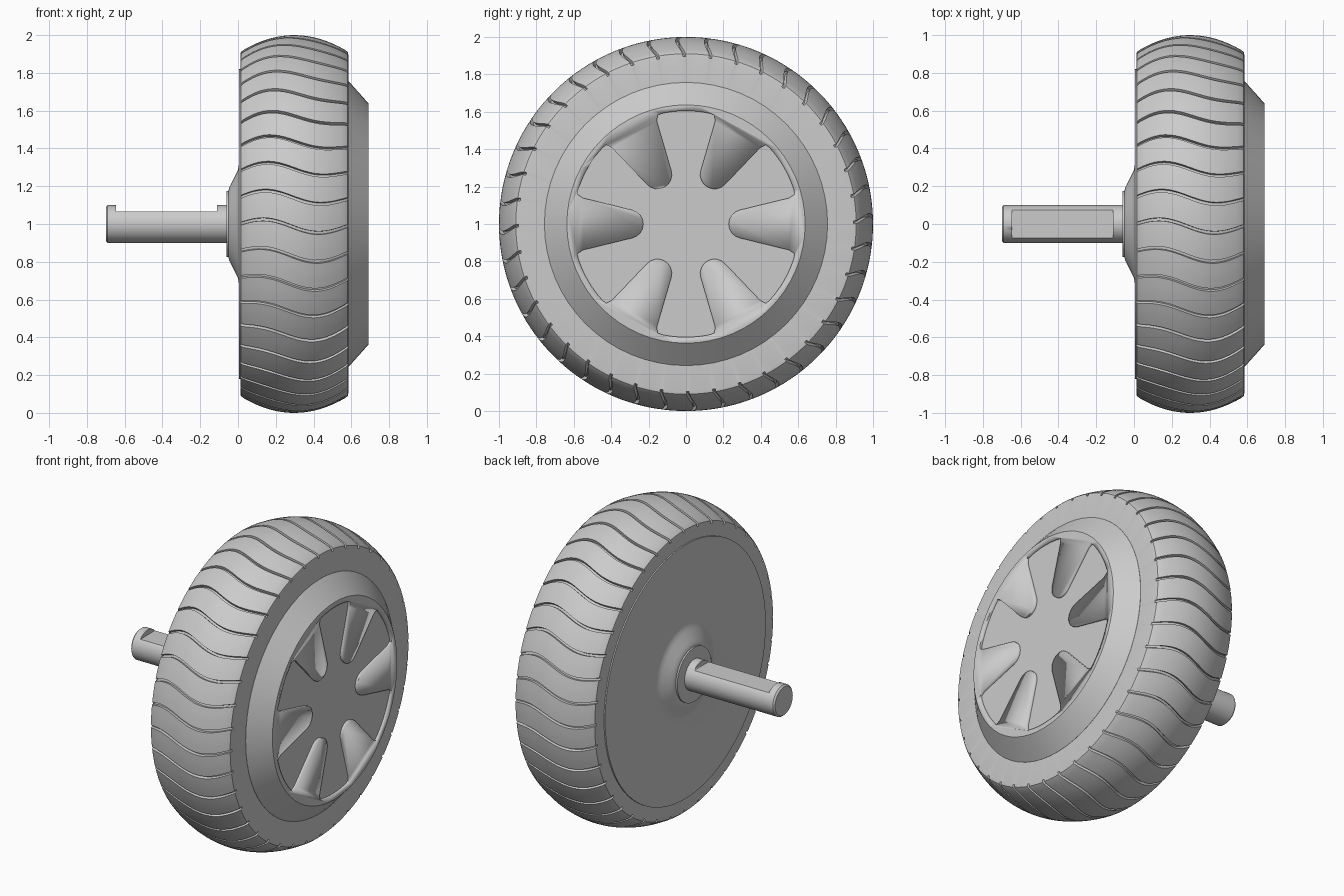
import bpy, bmesh, math
from math import sin, cos, pi, radians

if "Cube" in bpy.data.objects:
    bpy.data.objects.remove(bpy.data.objects["Cube"], do_unlink=True)

grey = bpy.data.materials.new("plain_grey")
grey.use_nodes = True
grey.diffuse_color = (0.6, 0.6, 0.6, 1)
grey.node_tree.nodes["Principled BSDF"].inputs["Base Color"].default_value = (0.6, 0.6, 0.6, 1)


def finish(name, bm, angle=30):
    bmesh.ops.recalc_face_normals(bm, faces=bm.faces)
    mesh = bpy.data.meshes.new(name)
    bm.to_mesh(mesh)
    bm.free()
    mesh.materials.append(grey)
    obj = bpy.data.objects.new(name, mesh)
    bpy.context.collection.objects.link(obj)
    bpy.ops.object.select_all(action='DESELECT')
    obj.select_set(True)
    bpy.context.view_layer.objects.active = obj
    bpy.ops.object.shade_smooth_by_angle(angle=radians(angle))
    return obj


def sweep(columns):
    """Closed lathe body about the x axis; each column lists (x, radius, angle)."""
    bm = bmesh.new()
    rings = [[bm.verts.new((x, -r * cos(a), 1 + r * sin(a))) for x, r, a in col]
             for col in columns]
    for i, near in enumerate(rings):
        far = rings[(i + 1) % len(rings)]
        for j in range(len(near) - 1):
            bm.faces.new((near[j], near[j + 1], far[j + 1], far[j]))
    for end in (0, -1):
        bm.faces.new([ring[end] for ring in rings])
    return bm


def lathe(name, profile, segments, angle=30):
    columns = [[(x, r, 2 * pi * i / segments) for x, r in profile] for i in range(segments)]
    return finish(name, sweep(columns), angle)


def cut(obj, cutter):
    cutter.hide_render = True
    mod = obj.modifiers.new("cut", 'BOOLEAN')
    mod.operation = 'DIFFERENCE'
    mod.solver = 'EXACT'
    mod.object = cutter
    bpy.context.view_layer.objects.active = obj
    bpy.ops.object.modifier_apply(modifier=mod.name)
    bpy.data.objects.remove(cutter, do_unlink=True)


# Tyre: domed tread, with wavy grooves made by bending each angular column
GROOVES, DEPTH, MIDDLE = 40, 0.02, 0.298
half = [(0.286, 0.7), (0.286, 0.895), (0.283, 0.91)]
tread = [(0.272 * t / 10, 1 - 0.08 * (t / 10) ** 2) for t in range(-10, 11)]
tyre_profile = [(MIDDLE - d, r) for d, r in half]
tyre_profile += [(MIDDLE + d, r) for d, r in tread]
tyre_profile += [(MIDDLE + d, r) for d, r in reversed(half)]


def wave(x):
    return 0.037 * cos(2 * pi * (x - 0.13) / 0.6) + 0.01


columns = []
for g in range(GROOVES):
    for part, sunk in ((0, 0), (0.01, 1), (0.1, 1), (0.11, 0), (0.4, 0), (0.7, 0)):
        a = 2 * pi * (g + part) / GROOVES - 0.03
        columns.append([(x, r - DEPTH * sunk * (r > 0.9), a + wave(x)) for x, r in tyre_profile])
finish("tyre", sweep(columns), 35)

# Hub cap with sloping rim
cap = lathe("hub_cap", [(0.55, 0.757), (0.585, 0.757), (0.692, 0.637)], 64, 20)

# Shallow six-armed star recess in the hub cap
outline = []
for k in range(6):
    turn = k * pi / 3
    notch = [(0.58, -0.158), (0.55, -0.139)]
    for t in range(9):
        b = radians(-104 - t * 19)
        notch.append((0.305 + 0.077 * cos(b), 0.077 * sin(b)))
    notch += [(0.55, 0.139), (0.58, 0.158)]
    for t in range(7):
        b = radians(17.5 + t * 25 / 6)
        notch.append((0.605 * cos(b), 0.605 * sin(b)))
    outline += [(u * cos(turn) - v * sin(turn), u * sin(turn) + v * cos(turn)) for u, v in notch]
bm = bmesh.new()
star = bm.faces.new([bm.verts.new((0.677, u, 1 + v)) for u, v in outline])
raised = bmesh.ops.extrude_face_region(bm, geom=[star])["geom"]
bmesh.ops.translate(bm, vec=(0.1, 0, 0), verts=[v for v in raised if isinstance(v, bmesh.types.BMVert)])
cut(cap, finish("star_cutter", bm))

# Back cover plate, with a sloping boss and a bearing collar
lathe("back_cover", [(0.05, 0.82), (0.004, 0.82), (0.004, 0.31), (0, 0.285), (-0.01, 0.265),
                     (-0.035, 0.215), (-0.046, 0.195), (-0.05, 0.18)], 96)
lathe("bearing_collar", [(0, 0.175), (-0.06, 0.175), (-0.06, 0.12)], 64)

# Axle with a flat milled into its top
axle = lathe("axle", [(0.02, 0.1), (-0.69, 0.1), (-0.7, 0.09)], 64)
bm = bmesh.new()
bmesh.ops.create_cube(bm, size=1)
bmesh.ops.scale(bm, vec=(0.535, 0.4, 0.2), verts=bm.verts)
bmesh.ops.translate(bm, vec=(-0.378, 0, 1.167), verts=bm.verts)
cut(axle, finish("flat_cutter", bm))
